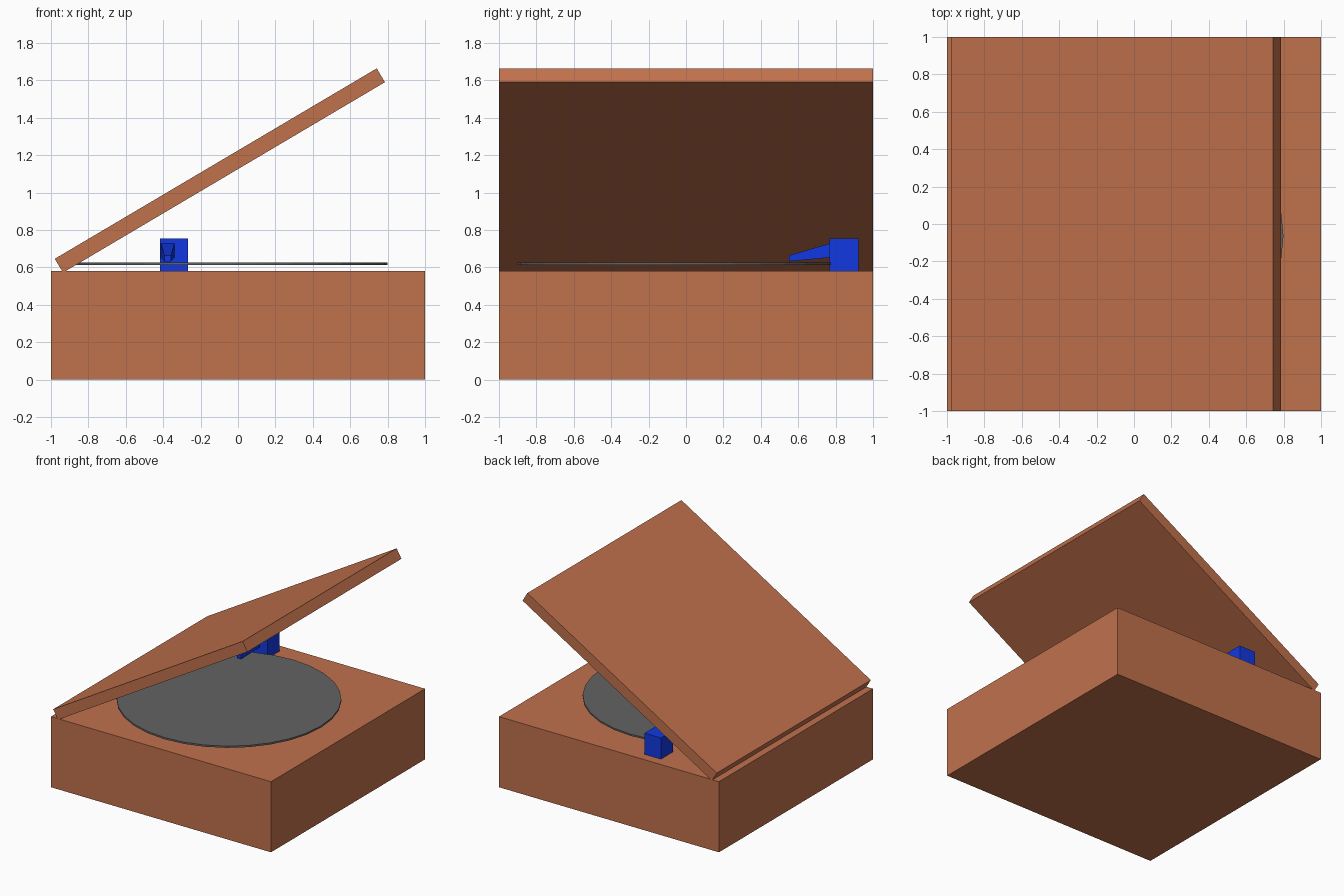
import bpy, math

if "Cube" in bpy.data.objects:
    bpy.data.objects.remove(bpy.data.objects["Cube"])


def material(name, rgb):
    m = bpy.data.materials.new(name)
    m.diffuse_color = (*rgb, 1)
    m.use_nodes = True
    m.node_tree.nodes["Principled BSDF"].inputs["Base Color"].default_value = m.diffuse_color
    return m


wood = material("brown_wood", (0.53, 0.165, 0.073))
grey = material("dark_grey", (0.125, 0.125, 0.125))
blue = material("blue", (0.006, 0.04, 0.75))


def box(name, centre, size, mat, tilt=0.0):
    bpy.ops.mesh.primitive_cube_add(size=1, location=centre, rotation=(0, tilt, 0))
    ob = bpy.context.object
    ob.name = name
    ob.scale = size
    ob.data.materials.append(mat)
    return ob


# Case and raised lid
box("case", (0, 0, 0.29), (2, 2, 0.58), wood)
box("lid", (-0.097, 0, 1.118), (2, 2, 0.086), wood, -math.radians(30.6))

# Record disc, floating just above the case
bpy.ops.mesh.primitive_cylinder_add(vertices=32, radius=0.837, depth=0.014,
                                    location=(-0.038, -0.063, 0.62))
disc = bpy.context.object
disc.name = "record"
disc.data.materials.append(grey)

# Tonearm block
box("arm_block", (-0.343, 0.845, 0.667), (0.15, 0.154, 0.174), blue)

# Tapered tonearm: a box whose front end is narrowed and lowered
arm = box("tonearm", (0, 0, 0), (1, 1, 1), blue)
for v in arm.data.vertices:
    tip = v.co.y < 0
    xs = (-0.394, -0.358) if tip else (-0.412, -0.34)
    zs = (0.632, 0.664) if tip else (0.653, 0.73)
    v.co = (xs[v.co.x > 0], 0.55 if tip else 0.775, zs[v.co.z > 0])
